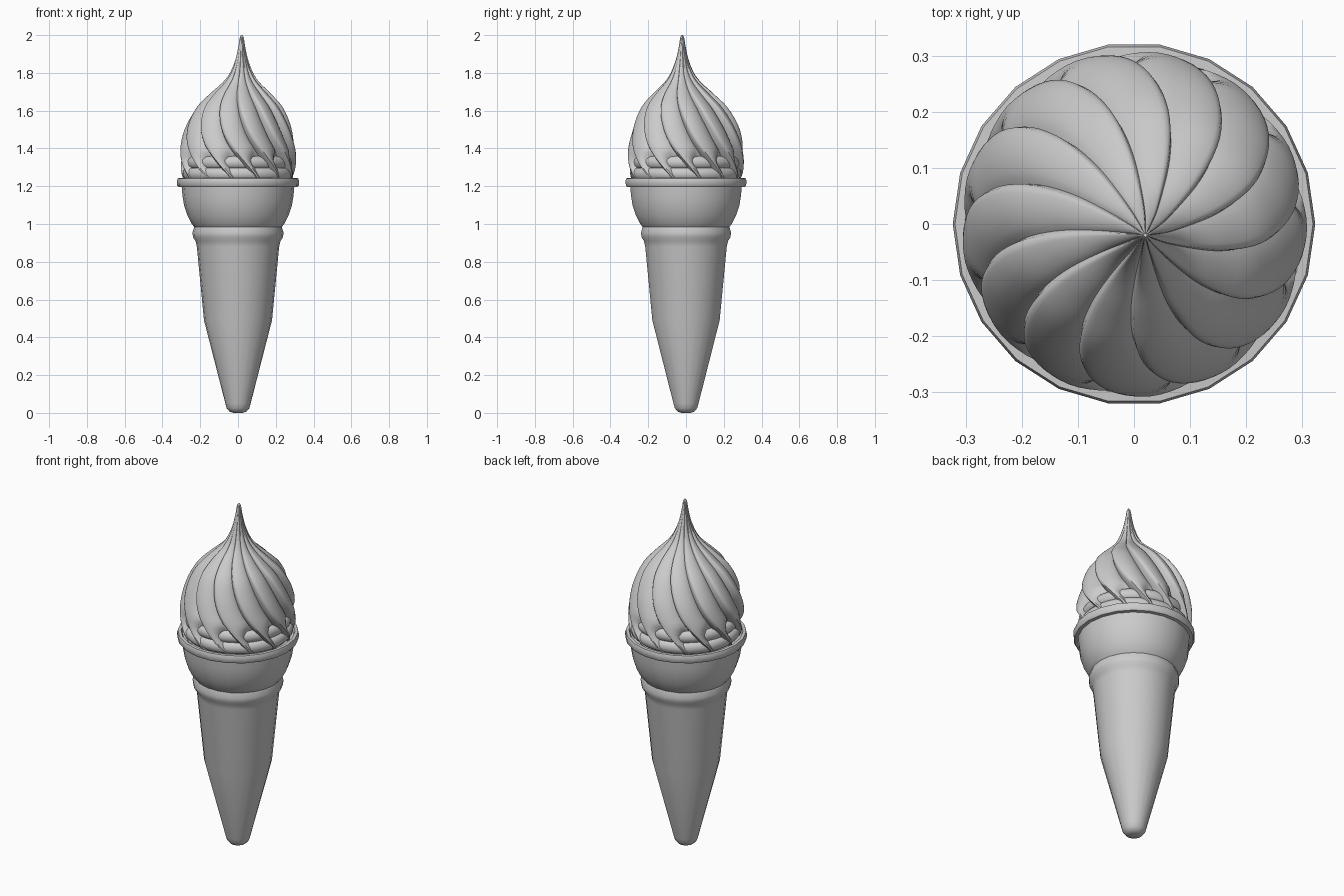
import bpy, bmesh, math

if "Cube" in bpy.data.objects:
    bpy.data.objects.remove(bpy.data.objects["Cube"])

def finish(name, bm, angle):
    bmesh.ops.recalc_face_normals(bm, faces=bm.faces)
    me = bpy.data.meshes.new(name)
    bm.to_mesh(me)
    bm.free()
    ob = bpy.data.objects.new(name, me)
    bpy.context.collection.objects.link(ob)
    bpy.ops.object.select_all(action='DESELECT')
    ob.select_set(True)
    bpy.context.view_layer.objects.active = ob
    bpy.ops.object.shade_smooth_by_angle(angle=math.radians(angle))
    return ob

def skin(name, rings, angle, caps=True, loop=False):
    """Bridge equal-length rings of points into one surface."""
    bm = bmesh.new()
    vs = [[bm.verts.new(p) for p in ring] for ring in rings]
    n = len(vs[0])
    pairs = list(zip(vs, vs[1:])) + ([(vs[-1], vs[0])] if loop else [])
    for a, b in pairs:
        for i in range(n):
            j = (i + 1) % n
            bm.faces.new((a[i], a[j], b[j], b[i]))
    if caps:
        bm.faces.new(vs[0])
        bm.faces.new(vs[-1])
    return finish(name, bm, angle)

def circle(r, z, n):
    return [(r * math.cos(2 * math.pi * i / n), r * math.sin(2 * math.pi * i / n), z)
            for i in range(n)]

# wafer cone with collar, cup and rim
cone = [(0.025, 0), (0.045, 0.007), (0.06, 0.025), (0.067, 0.05), (0.18, 0.49),
        (0.218, 0.88), (0.225, 0.91), (0.238, 0.93), (0.241, 0.955), (0.232, 0.985),
        (0.245, 1.0), (0.268, 1.045), (0.286, 1.1), (0.294, 1.15), (0.298, 1.195),
        (0.316, 1.197), (0.322, 1.205), (0.323, 1.23), (0.319, 1.242),
        (0.302, 1.243), (0.295, 1.225)]
skin("wafer_cone", [circle(r, z, 22) for r, z in cone], 40)

# rolls of cream showing between the strand tails
def roll(name, major, minor, z, height):
    rings = [circle(major + minor * math.cos(a), z + height * math.sin(a), 52)
             for a in (2 * math.pi * k / 12 for k in range(12))]
    skin(name, rings, 60, caps=False, loop=True)

roll("lower_cream_roll", 0.265, 0.029, 1.265, 0.035)
roll("upper_cream_roll", 0.255, 0.03, 1.325, 0.035)

# swirl: height, ridge radius, twist in degrees
keys = [(1.225, 0.285, -3), (1.27, 0.302, -10), (1.35, 0.309, -23), (1.44, 0.300, -36),
        (1.53, 0.275, -45), (1.62, 0.228, -52), (1.69, 0.162, -57), (1.75, 0.098, -60),
        (1.80, 0.062, -62), (1.87, 0.034, -64), (1.94, 0.018, -66), (1.985, 0.011, -66),
        (2.0, 0.003, -66)]

def spline(p0, p1, p2, p3, t):
    return [0.5 * (2 * b + (c - a) * t + (2 * a - 5 * b + 4 * c - d) * t * t
                   + (3 * b - a - 3 * c + d) * t ** 3)
            for a, b, c, d in zip(p0, p1, p2, p3)]

STRANDS, STEPS = 13, 12
rows = []
for k in range(len(keys) - 1):
    quad = [keys[max(0, min(len(keys) - 1, k + d))] for d in (-1, 0, 1, 2)]
    rows += [spline(*quad, s / 4) for s in range(4)]
rows.append(keys[-1])

def lobe(t, fall):
    """Steep rise at the overlapping edge, then a rounded fall."""
    if t < 0.2:
        return math.sin(math.pi / 2 * t / 0.2) ** 0.7
    u = min(1, (t - 0.2) / fall)
    return max(0, math.cos(math.pi / 2 * u)) ** 0.75

rings = []
for z, r, tw in rows:
    tail = max(0, min(1, (1.39 - z) / 0.07))
    fall = 0.8 - 0.52 * tail
    depth = 0.14 * r + 0.02 * tail
    lean = max(0, min(1, (z - 1.45) / 0.4))
    lean = lean * lean * (3 - 2 * lean)
    ring = []
    for i in range(STRANDS * STEPS):
        t = (i % STEPS) / STEPS
        a = math.radians(tw - 96) + 2 * math.pi * (i / STEPS) / STRANDS
        rr = r - depth * (1 - lobe(t, fall))
        ring.append((rr * math.cos(a) + 0.02 * lean, rr * math.sin(a) - 0.02 * lean, z))
    rings.append(ring)
skin("cream_swirl", rings, 50)
